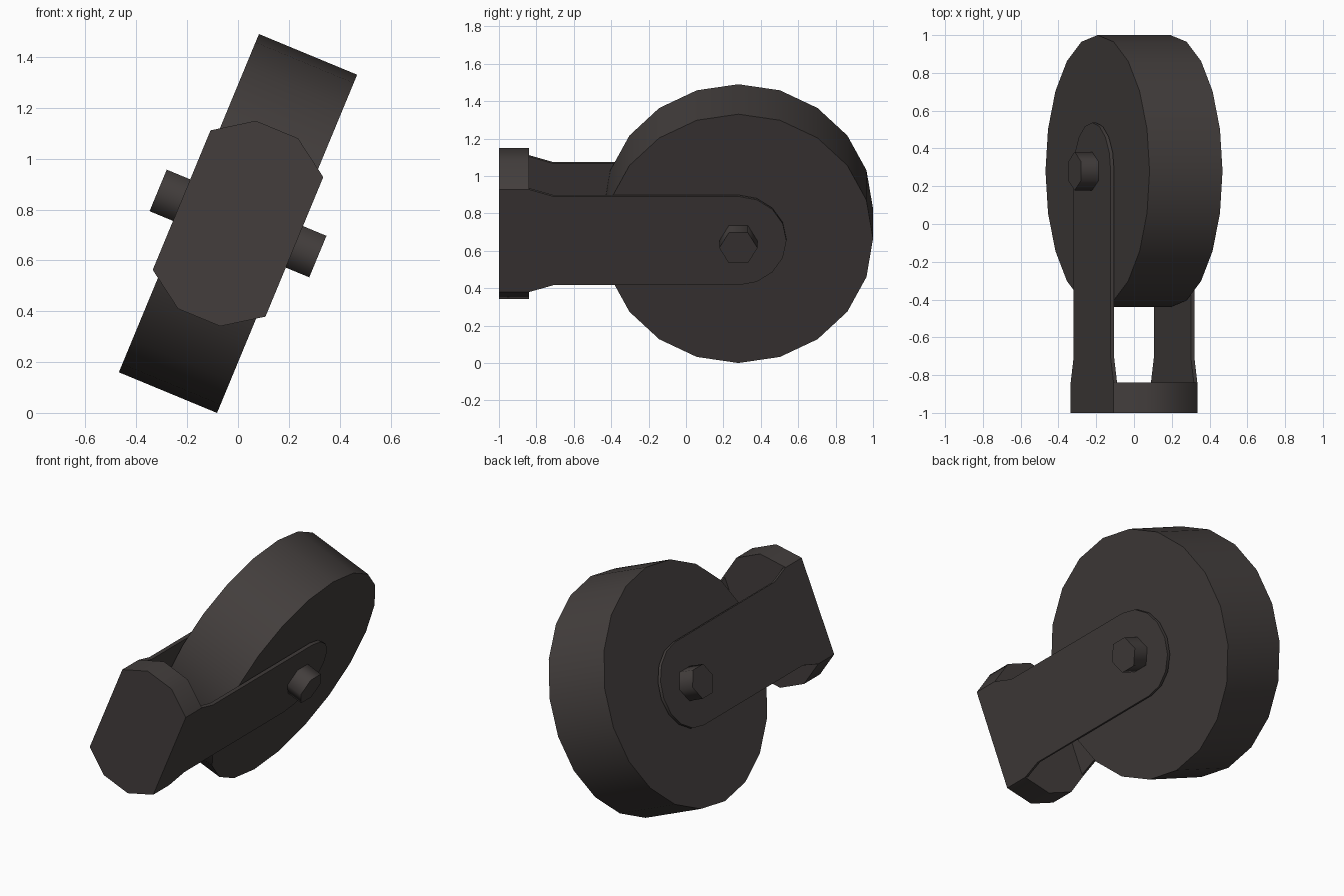
import bpy, bmesh, math
from mathutils import Matrix

if "Cube" in bpy.data.objects:
    bpy.data.objects.remove(bpy.data.objects["Cube"])

# Everything is built upright around a wheel axis along x, then leaned about y
TILT = Matrix.Translation((0, 0, 0.745)) @ Matrix.Rotation(math.radians(22.5), 4, 'Y')
AXLE_Y = 0.28

dark = bpy.data.materials.new("dark_rubber_grey")
dark.diffuse_color = (0.056, 0.048, 0.046, 1)
dark.use_nodes = True
dark.node_tree.nodes["Principled BSDF"].inputs["Base Color"].default_value = dark.diffuse_color


def finish(name, bm, angle=40):
    bmesh.ops.recalc_face_normals(bm, faces=bm.faces)
    mesh = bpy.data.meshes.new(name)
    bm.to_mesh(mesh)
    bm.free()
    mesh.materials.append(dark)
    ob = bpy.data.objects.new(name, mesh)
    ob.matrix_world = TILT
    bpy.context.collection.objects.link(ob)
    bpy.ops.object.select_all(action='DESELECT')
    ob.select_set(True)
    bpy.context.view_layer.objects.active = ob
    bpy.ops.object.shade_smooth_by_angle(angle=math.radians(angle))
    return ob


def prism(points, offset, cap_end=True):
    """Extrude a closed outline; the starting side can stay open."""
    bm = bmesh.new()
    face = bm.faces.new([bm.verts.new(p) for p in points])
    res = bmesh.ops.extrude_face_region(bm, geom=[face], use_keep_orig=cap_end)
    verts = [g for g in res["geom"] if isinstance(g, bmesh.types.BMVert)]
    bmesh.ops.translate(bm, verts=verts, vec=offset)
    return bm


def circle(x, radius, sides):
    steps = [2 * math.pi * i / sides for i in range(sides)]
    return [(x, AXLE_Y + radius * math.cos(a), radius * math.sin(a)) for a in steps]


# Wheel and axle
finish("wheel", prism(circle(-0.209, 0.72, 20), (0.418, 0, 0)))
finish("axle", prism(circle(-0.34, 0.102, 6), (0.68, 0, 0)), 65)

# Two thin fork arms with a flared root and a rounded tip
arc = [math.pi / 2 - math.pi * i / 8 for i in range(9)]
outline = [(-1, -0.297), (-1, 0.297), (-0.84, 0.297), (-0.71, 0.257)]
outline += [(AXLE_Y + 0.257 * math.cos(a), 0.257 * math.sin(a)) for a in arc]
outline += [(-0.71, -0.257), (-0.84, -0.297)]
for side, name in ((-1, "left_fork_arm"), (1, "right_fork_arm")):
    finish(name, prism([(side * 0.22, y, z) for y, z in outline], (side * 0.02, 0, 0)))

# Eight-sided mounting cup, open towards the front
cup = [(0.24, 0.297), (0.09, 0.4), (-0.09, 0.4), (-0.24, 0.297),
       (-0.24, -0.297), (-0.09, -0.4), (0.09, -0.4), (0.24, -0.297)]
finish("mounting_cup", prism([(x, -1, z) for x, z in cup], (0, 0.16, 0), False), 50)
